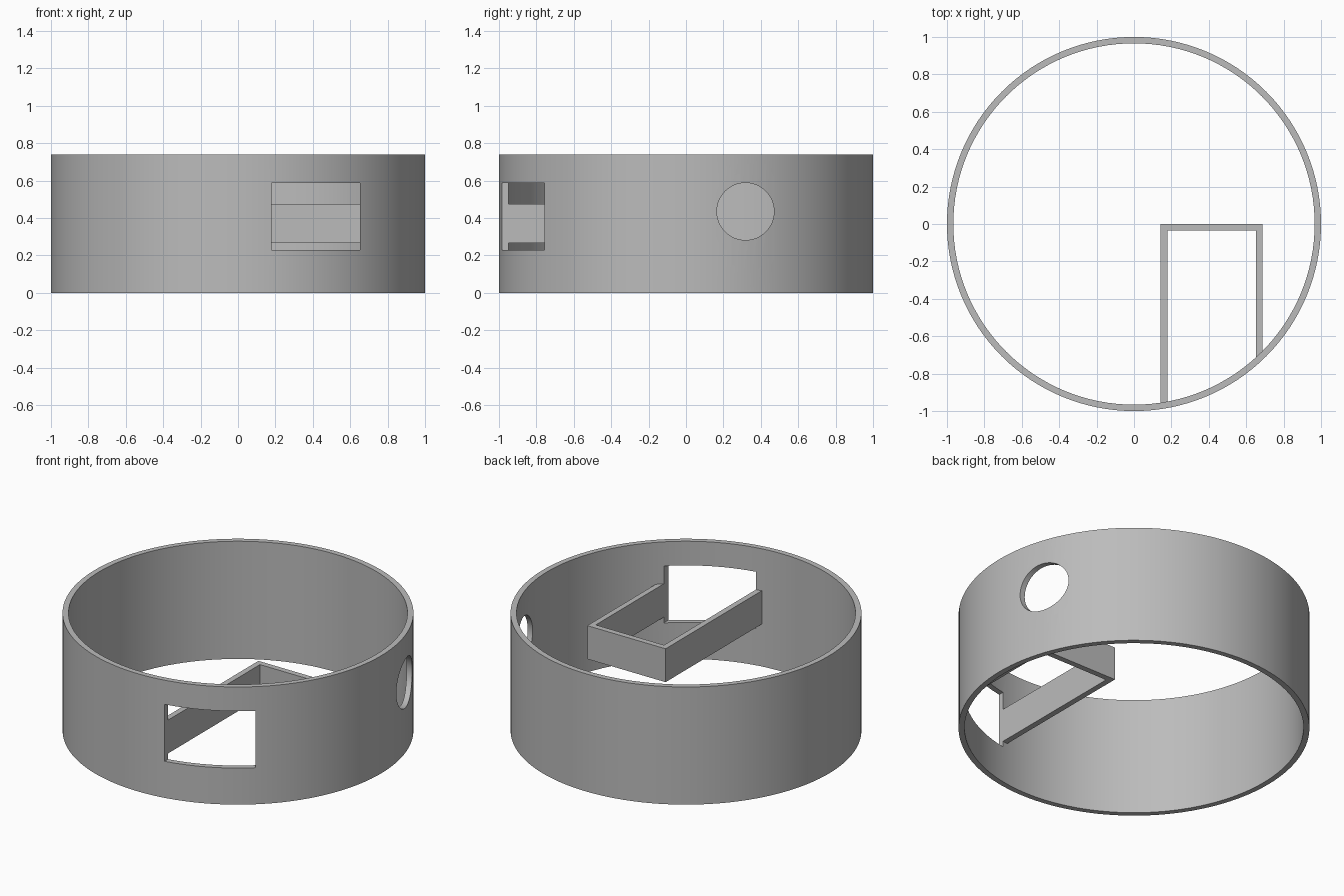
import bpy, bmesh, math

if "Cube" in bpy.data.objects:
    bpy.data.objects.remove(bpy.data.objects["Cube"])

R_OUT, R_IN, HEIGHT = 1.0, 0.966, 0.74
SEGMENTS = 128

grey = bpy.data.materials.new("plain grey")
grey.diffuse_color = (0.5, 0.5, 0.5, 1)
grey.use_nodes = True
grey.node_tree.nodes["Principled BSDF"].inputs["Base Color"].default_value = grey.diffuse_color


def prism(name, points, z0, z1):
    """Extrude a closed xy outline from z0 to z1."""
    bm = bmesh.new()
    face = bm.faces.new([bm.verts.new((x, y, z0)) for x, y in points])
    top = bmesh.ops.extrude_face_region(bm, geom=[face])["geom"]
    bmesh.ops.translate(bm, vec=(0, 0, z1 - z0),
                        verts=[v for v in top if isinstance(v, bmesh.types.BMVert)])
    bmesh.ops.recalc_face_normals(bm, faces=bm.faces)
    mesh = bpy.data.meshes.new(name)
    bm.to_mesh(mesh)
    bm.free()
    obj = bpy.data.objects.new(name, mesh)
    bpy.context.collection.objects.link(obj)
    mesh.materials.append(grey)
    return obj


def circle(r, n):
    return [(r * math.cos(2 * math.pi * i / n), r * math.sin(2 * math.pi * i / n))
            for i in range(n)]


def cut(target, cutter):
    mod = target.modifiers.new("cut", 'BOOLEAN')
    mod.operation = 'DIFFERENCE'
    mod.solver = 'EXACT'
    mod.object = cutter
    bpy.context.view_layer.objects.active = target
    bpy.ops.object.modifier_apply(modifier=mod.name)
    bpy.data.objects.remove(cutter)


# Open round wall
ring = prism("ring_wall", circle(R_OUT, SEGMENTS), 0, HEIGHT)
cut(ring, prism("bore_cutter", circle(R_IN, SEGMENTS), -0.1, HEIGHT + 0.1))

# Rectangular front opening
X0, X1 = 0.178, 0.653
cut(ring, prism("opening_cutter", [(X0, -1.2), (X1, -1.2), (X1, -0.4), (X0, -0.4)], 0.23, 0.588))

# Round side hole
hole = prism("hole_cutter", circle(0.153, 64), -0.4, 0.4)
hole.rotation_euler = (0, math.pi / 2, 0)
hole.location = (0.95, 0.318, 0.435)
bpy.context.view_layer.update()
cut(ring, hole)

bpy.ops.object.select_all(action='DESELECT')
ring.select_set(True)
bpy.context.view_layer.objects.active = ring
bpy.ops.object.shade_smooth_by_angle(angle=math.radians(30))


# Bottomless U-shaped frame behind the opening, ending on the inner wall
def wall_y(x):
    return -math.sqrt(0.967 ** 2 - x ** 2)


W0, W1, BACK = 0.142, 0.687, 0.0
prism("slot_frame", [(W0, BACK), (W0, wall_y(W0)), (X0, wall_y(X0)), (X0, BACK - 0.036),
                     (X1, BACK - 0.036), (X1, wall_y(X1)), (W1, wall_y(W1)), (W1, BACK)],
      0.266, 0.476)
